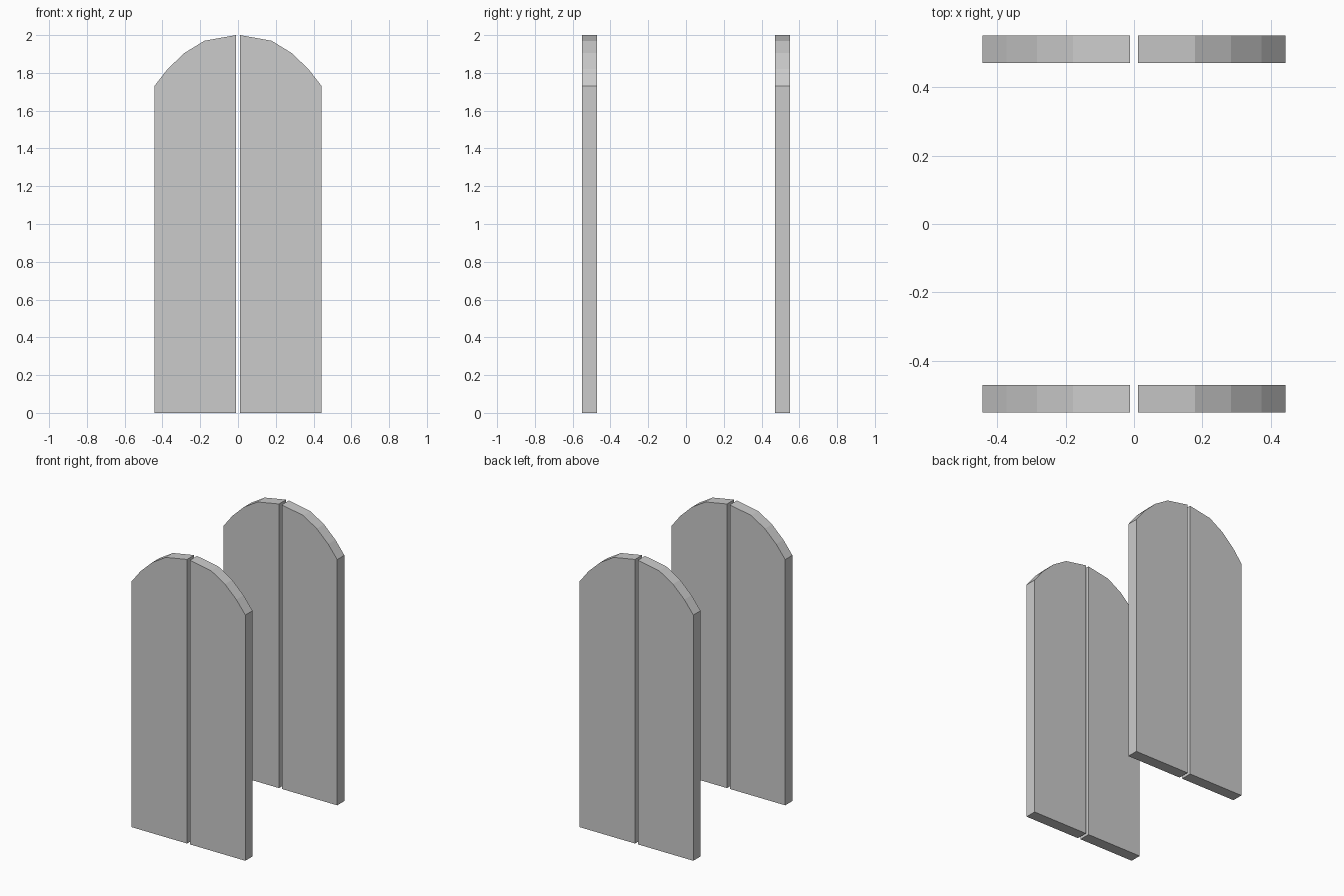
import bpy, bmesh

if "Cube" in bpy.data.objects:
    bpy.data.objects.remove(bpy.data.objects["Cube"])

# Outline of one door leaf: straight sides with a faceted quarter-arch top
PROFILE = [(0.011, 0), (0.443, 0), (0.443, 1.73), (0.373, 1.82),
           (0.284, 1.905), (0.178, 1.97), (0.011, 2.0)]
INNER, OUTER = 0.471, 0.551


def door_leaf(name, side, y0, y1):
    bm = bmesh.new()
    face = bm.faces.new([bm.verts.new((side * x, y0, z)) for x, z in PROFILE])
    ext = bmesh.ops.extrude_face_region(bm, geom=[face], use_keep_orig=True)
    verts = [v for v in ext["geom"] if isinstance(v, bmesh.types.BMVert)]
    bmesh.ops.translate(bm, verts=verts, vec=(0, y1 - y0, 0))
    bmesh.ops.recalc_face_normals(bm, faces=bm.faces)
    mesh = bpy.data.meshes.new(name)
    bm.to_mesh(mesh)
    bm.free()
    obj = bpy.data.objects.new(name, mesh)
    bpy.context.collection.objects.link(obj)
    return obj


# Two arched pairs of leaves, front and back
for side, label in ((-1, "left"), (1, "right")):
    door_leaf(f"front_{label}_door_leaf", side, -OUTER, -INNER)
    door_leaf(f"back_{label}_door_leaf", side, INNER, OUTER)
